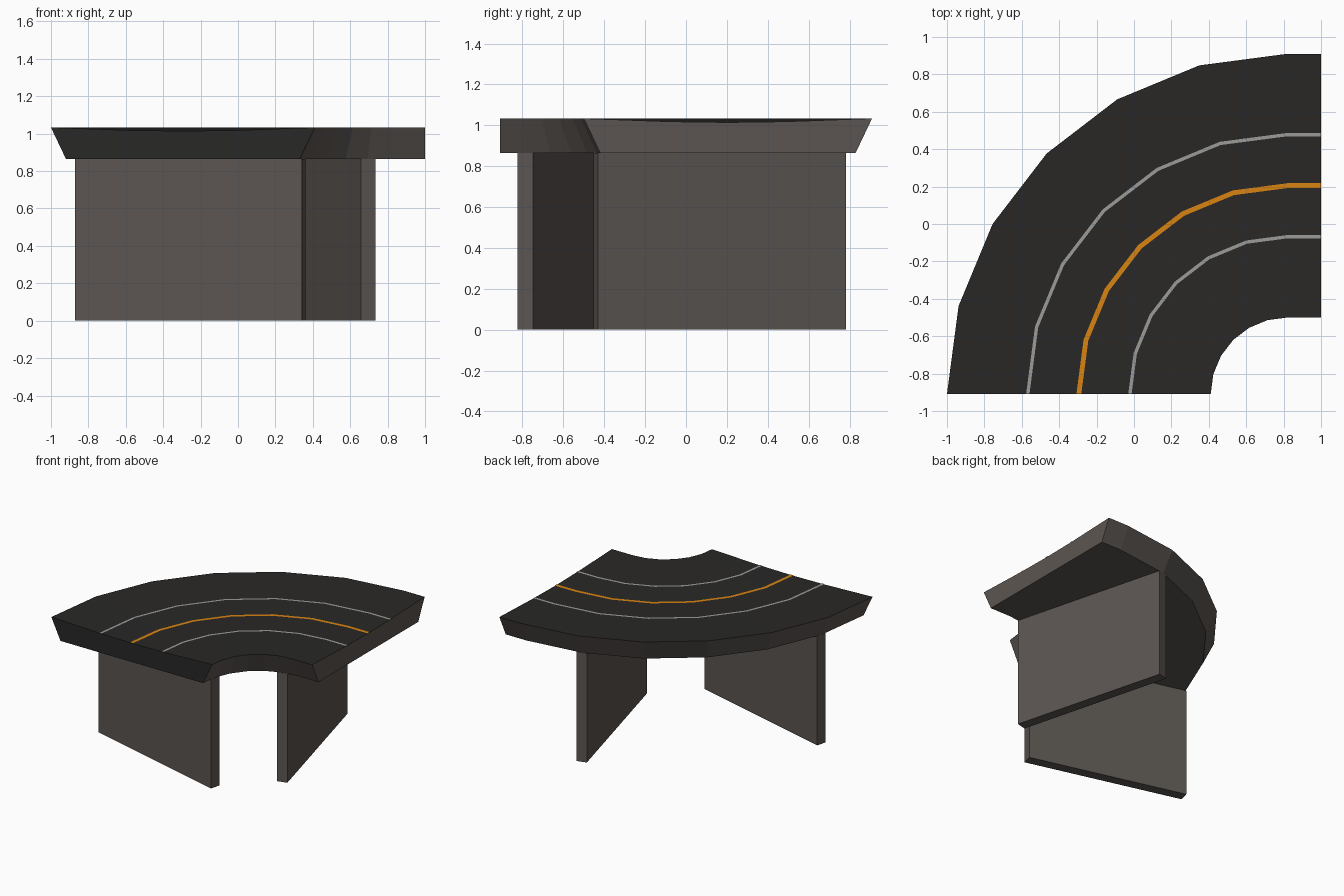
import bpy, bmesh, math
from mathutils import Matrix, Vector

if "Cube" in bpy.data.objects:
    bpy.data.objects.remove(bpy.data.objects["Cube"])

CX, CY = 0.82, -0.91      # centre of the bend
TOP, BASE = 1.033, 0.865  # deck rim and underside heights


def material(name, rgb):
    m = bpy.data.materials.new(name)
    m.diffuse_color = (*rgb, 1)
    m.use_nodes = True
    m.node_tree.nodes["Principled BSDF"].inputs["Base Color"].default_value = m.diffuse_color
    return m


concrete = material("concrete", (0.105, 0.091, 0.082))
asphalt = material("asphalt", (0.022, 0.021, 0.020))
orange = material("orange_paint", (0.69, 0.227, 0.006))
grey = material("grey_paint", (0.33, 0.33, 0.32))


def finish(name, bm, mats):
    mesh = bpy.data.meshes.new(name)
    bm.to_mesh(mesh)
    bm.free()
    for m in mats:
        mesh.materials.append(m)
    obj = bpy.data.objects.new(name, mesh)
    bpy.context.collection.objects.link(obj)
    return obj


def ring(bm, profile, i):
    """Profile of (radius, z) at station i: 15 degree steps, then a short straight."""
    a = math.radians(180 - 15 * min(i, 6))
    dx = 0.18 if i == 7 else 0
    return [bm.verts.new((CX + r * math.cos(a) + dx, CY + r * math.sin(a), z))
            for r, z in profile]


def sweep(name, profile, mats, closed, slots):
    bm = bmesh.new()
    rings = [ring(bm, profile, i) for i in range(8)]
    n = len(profile)
    for a, b in zip(rings, rings[1:]):
        for k in range(n if closed else n - 1):
            j = (k + 1) % n
            f = bm.faces.new((a[k], b[k], b[j], a[j]))
            f.material_index = slots[k]
    if closed:
        bm.faces.new(rings[0]).material_index = 1   # front end shows asphalt
        bm.faces.new(rings[-1][::-1])
        bmesh.ops.recalc_face_normals(bm, faces=bm.faces)
    return finish(name, bm, mats)


# Curved deck with dished road surface and undercut sides
deck = [(0.41, TOP), (0.83, 1.018), (1.115, 1.014), (1.40, 1.018), (1.82, TOP),
        (1.74, BASE), (0.49, BASE)]
sweep("road_deck", deck, [concrete, asphalt], True, [1, 1, 1, 1, 0, 0, 0])


# Painted lane lines lying just above the road
def lane_line(name, r, width, z, mat):
    sweep(name, [(r + width / 2, z), (r - width / 2, z)], [mat], False, [0])


lane_line("inner_lane_line", 0.842, 0.018, 1.021, grey)
lane_line("centre_lane_line", 1.115, 0.026, 1.018, orange)
lane_line("outer_lane_line", 1.388, 0.018, 1.021, grey)


# Radial support walls near each end of the bend
def support_wall(name, degrees):
    a = math.radians(degrees)
    r0, r1, thick = 0.485, 1.74, 0.08
    mid = (r0 + r1) / 2
    bm = bmesh.new()
    bmesh.ops.create_cube(bm, size=1, matrix=Matrix.Diagonal((r1 - r0, thick, BASE, 1)))
    obj = finish(name, bm, [concrete])
    obj.location = Vector((CX + mid * math.cos(a), CY + mid * math.sin(a), BASE / 2))
    obj.rotation_euler.z = a


support_wall("front_support_wall", 165.2)
support_wall("right_support_wall", 104.8)
